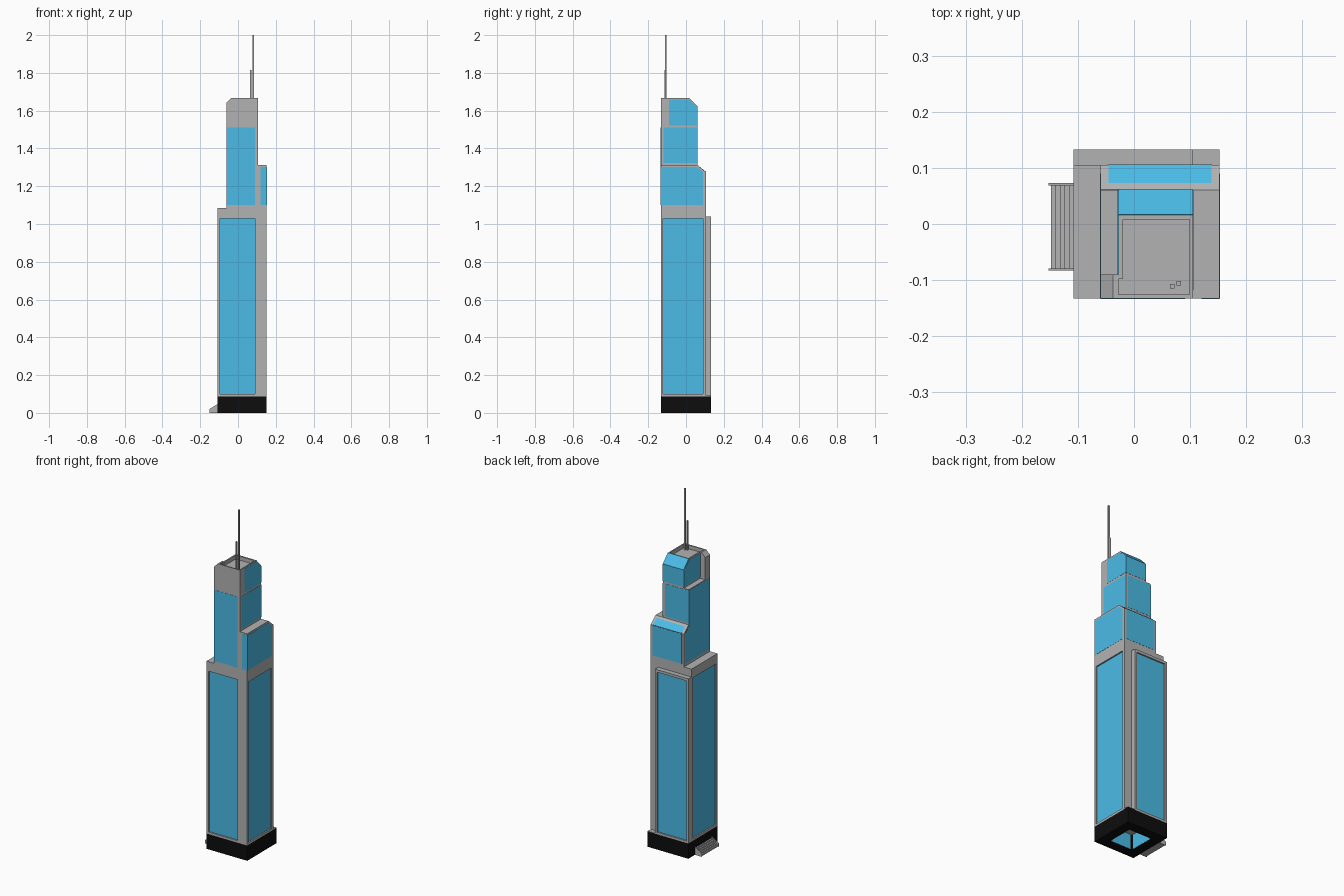
import bpy, bmesh
from mathutils import Vector

if "Cube" in bpy.data.objects:
    bpy.data.objects.remove(bpy.data.objects["Cube"])


def material(name, color):
    m = bpy.data.materials.new(name)
    m.diffuse_color = color
    m.use_nodes = True
    m.node_tree.nodes["Principled BSDF"].inputs["Base Color"].default_value = m.diffuse_color
    return m


GLASS = material("glass_blue", (0.07, 0.5, 0.8, 1))
BLACK = material("base_black", (0.004, 0.004, 0.004, 1))
GREY = material("grey", (0.45, 0.45, 0.45, 1))


def finish(name, bm, mats):
    mesh = bpy.data.meshes.new(name)
    bm.to_mesh(mesh)
    bm.free()
    for m in mats:
        mesh.materials.append(m)
    ob = bpy.data.objects.new(name, mesh)
    bpy.context.collection.objects.link(ob)
    return ob


def place(axis, a, u, v):
    return Vector({"x": (a, u, v), "y": (u, a, v), "z": (u, v, a)}[axis])


def prism(name, axis, profile, a, b, mat=None):
    """Extrude a flat profile along an axis from a to b."""
    bm = bmesh.new()
    f = bm.faces.new([bm.verts.new(place(axis, a, u, v)) for u, v in profile])
    ext = bmesh.ops.extrude_face_region(bm, geom=[f], use_keep_orig=True)["geom"]
    bmesh.ops.translate(bm, vec=place(axis, b - a, 0, 0),
                        verts=[g for g in ext if isinstance(g, bmesh.types.BMVert)])
    bmesh.ops.recalc_face_normals(bm, faces=bm.faces)
    return finish(name, bm, [mat or GREY])


def rect(u0, u1, v0, v1):
    return [(u0, v0), (u1, v0), (u1, v1), (u0, v1)]


def box(name, x, y, z, mat=None):
    return prism(name, "z", rect(*x, *y), *z, mat)


def pane(name, axis, at, profile):
    """Thin glass sheet lying on a wall."""
    return prism(name, axis, profile, at - 0.001, at + 0.001, GLASS)


def facade(name, axis, at, side, outer, inner, depth=0.008):
    """Wall with a recessed glass panel; side is the outward direction."""
    bm = bmesh.new()
    rings = [[bm.verts.new(place(axis, a, u, v)) for u, v in rect(*r)]
             for a, r in ((at, outer), (at, inner), (at - side * depth, inner))]
    for r, s in zip(rings, rings[1:]):
        for i in range(4):
            j = (i + 1) % 4
            bm.faces.new((r[i], r[j], s[j], s[i]))
    glass = bm.faces.new(rings[2])
    glass.material_index = 1
    bm.normal_update()
    if glass.normal.dot(place(axis, side, 0, 0)) < 0:
        bmesh.ops.reverse_faces(bm, faces=bm.faces)
    return finish(name, bm, [GREY, GLASS])


X0, X1, XS = -0.108, 0.152, 0.105      # left, right, shoulder
Y0, YB, Y1 = -0.133, 0.105, 0.133      # front, body back, slab back
XU, XT, YT = -0.06, -0.028, 0.061      # upper left, crown left, upper back

# Black base: four walls around an open, glass-lined core
M = 0.057
for n, x, y in (("front", (X0, X1), (Y0, Y0 + M)), ("back", (X0, X1), (Y1 - M, Y1)),
                ("left", (X0, X0 + M), (Y0 + M, Y1 - M)),
                ("right", (X1 - M, X1), (Y0 + M, Y1 - M))):
    box("base_" + n, x, y, (0, 0.088), BLACK)
box("base_top", (X0, X1), (Y0, Y1), (0.088, 0.091))
for s, n in ((1, "low"), (-1, "high")):
    cx = X0 + M if s > 0 else X1 - M
    cy = Y0 + M if s > 0 else Y1 - M
    pane("core_glass_x_" + n, "x", cx, rect(Y0 + M + .01, Y1 - M - .01, 0.002, 0.088))
    pane("core_glass_y_" + n, "y", cy, rect(X0 + M + .01, X1 - M - .01, 0.002, 0.088))

# Main shaft facades with recessed glass
ZB, ZS = 0.09, 1.085
facade("shaft_front", "y", Y0, -1, (X0, X1, ZB, ZS), (-0.095, 0.091, 0.1, 1.03))
facade("shaft_right", "x", X1, 1, (Y0, YB, ZB, ZS), (-0.121, 0.089, 0.1, 1.03))
facade("shaft_left", "x", X0, -1, (Y0, YB, ZB, ZS), (-0.121, 0.089, 0.1, 1.03))
box("shaft_back", (X0, X1), (YB - 0.004, YB), (ZB, ZS))
box("shaft_roof", (X0, X1), (Y0, YB), (ZS - 0.004, ZS))

# Slab standing proud of the back
facade("slab_back", "y", Y1, 1, (X0, XS, ZB, 1.04), (-0.095, 0.091, 0.1, 1.025))
box("slab_right", (XS - 0.002, XS), (YB, Y1), (ZB, 1.04))
box("slab_left", (X0, X0 + 0.002), (YB, Y1), (ZB, 1.04))
box("slab_top", (X0, XS), (YB, Y1), (1.038, 1.04))

# Lower tier with sloped back edge
prism("lower_tier", "x", [(Y0, ZS), (YB, ZS), (YB, 1.275), (YT, 1.312), (Y0, 1.312)], XU, X1)
pane("lower_glass_right", "x", X1, [(Y0, 1.1), (0.09, 1.1), (0.09, 1.276), (0.058, 1.302), (Y0, 1.302)])
pane("lower_glass_front", "y", Y0, rect(0.12, X1, 1.1, 1.302))
pane("lower_glass_back", "y", YB, rect(-0.047, 0.139, 1.1, 1.272))
pane("lower_glass_left", "x", XU, [(YT, 1.1), (0.09, 1.1), (0.09, 1.276), (YT, 1.3)])
prism("lower_glass_slope", "x", [(YB, 1.274), (YB + .001, 1.276), (0.073, 1.303), (0.073, 1.301)],
      -0.045, 0.138, GLASS)

# Middle tier
box("middle_tier", (XU, XS), (Y0, YT), (1.31, 1.515))
pane("middle_glass_front", "y", Y0, rect(XU, 0.091, 1.1, 1.51))
pane("middle_glass_left", "x", XU, rect(Y0, YT, 1.1, 1.51))
pane("middle_glass_right", "x", XS, rect(-0.118, YT, 1.322, 1.51))
pane("middle_glass_back", "y", YT, rect(XU, 0.092, 1.322, 1.51))

# Crown with sloped back, corner fin and sunken roof
ZT = 1.667
crown = prism("crown", "x", [(Y0, 1.51), (YT, 1.51), (YT, 1.62), (0.016, ZT), (Y0, ZT)], XT, XS)
fin = prism("corner_fin", "y", [(XU, 1.51), (XT, 1.51), (XT, ZT), (-0.037, ZT), (XU, 1.643)], Y0, -0.09)
cutter = prism("roof_cutter", "z", [(-0.0275, -0.126), (0.099, -0.126), (0.099, 0.008), (-0.02, 0.008),
                                    (-0.02, -0.098), (-0.0275, -0.098)], 1.645, 1.7)
cutter.hide_render = True
cutter.hide_viewport = True
mod = crown.modifiers.new("sunken_roof", "BOOLEAN")
mod.operation = "DIFFERENCE"
mod.solver = "EXACT"
mod.object = cutter
side = [(-0.09, 1.522), (YT, 1.522), (YT, 1.618), (0.015, 1.66), (-0.09, 1.66)]
pane("crown_glass_right", "x", XS, side)
pane("crown_glass_left", "x", XT, side)
pane("crown_glass_back", "y", YT, rect(XT, XS, 1.522, 1.62))
prism("crown_glass_slope", "x", [(YT, 1.619), (YT + .001, 1.621), (0.0165, 1.668), (0.016, 1.666)],
      XT, XS, GLASS)

# Roof masts
for n, x, y, h in (("tall", 0.08, -0.106, 2.0), ("short", 0.068, -0.111, 1.815)):
    box("mast_" + n, (x - .004, x + .004), (y - .004, y + .004), (1.64, h))

# Entrance steps on the left, between two side walls
for i in range(5):
    x = -0.148 + 0.008 * i
    box("step_%d" % (i + 1), (x, X0), (-0.079, 0.069), (0.008 * i, 0.008 * (i + 1)))
for n, y in (("front", -0.083), ("back", 0.069)):
    prism("step_wall_" + n, "y", [(-0.152, 0), (X0, 0), (X0, 0.047), (-0.152, 0.02)], y, y + 0.004)
